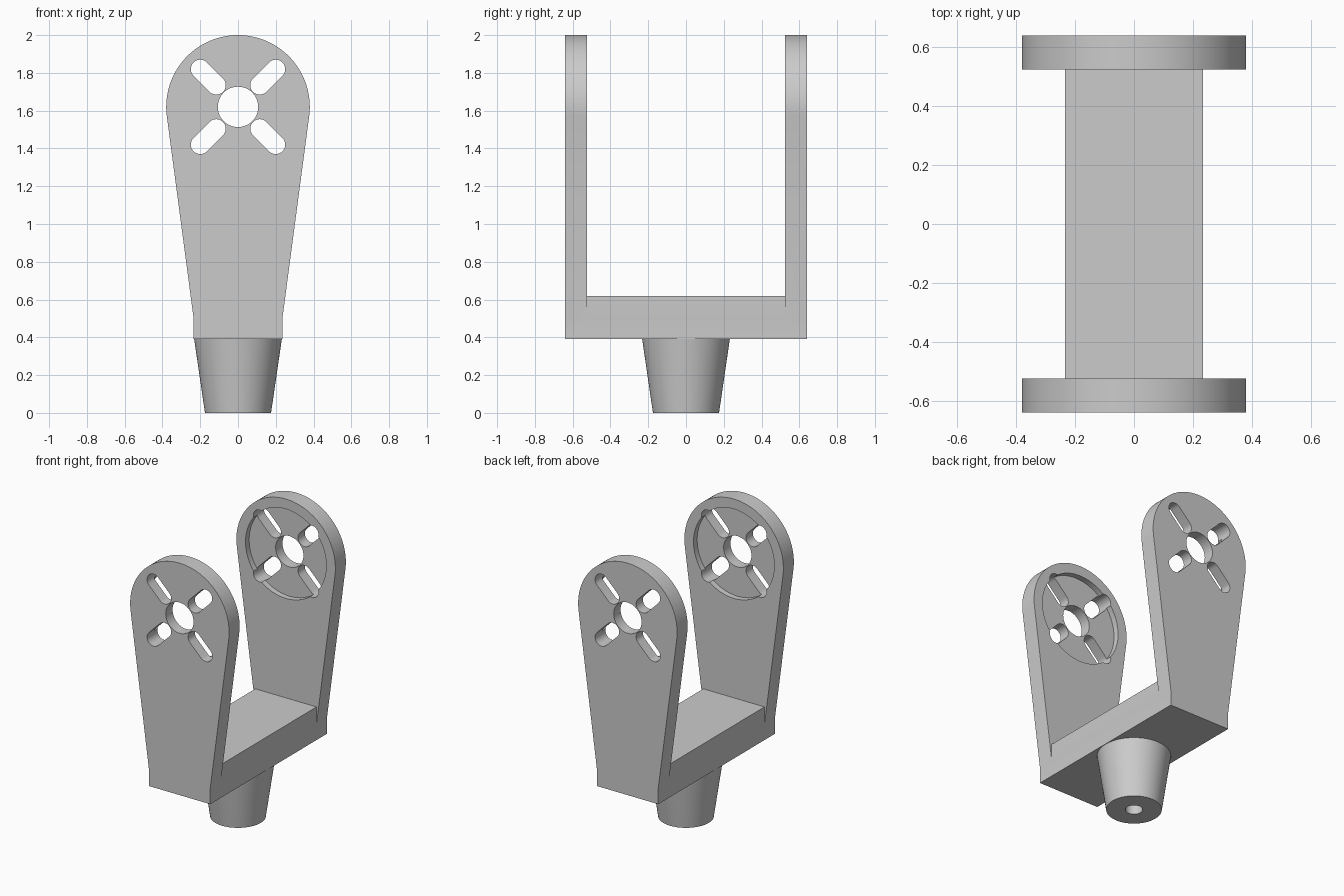
import bpy, bmesh
from math import sin, cos, pi, radians
from mathutils import Vector

old = bpy.data.objects.get("Cube")
if old:
    bpy.data.objects.remove(old, do_unlink=True)

grey = bpy.data.materials.new("plain_grey")
grey.use_nodes = True
colour = (0.6, 0.6, 0.6, 1)
grey.diffuse_color = colour
grey.node_tree.nodes["Principled BSDF"].inputs["Base Color"].default_value = colour

HUB_Z = 1.62          # height of the pivot hole
INNER, OUTER = 0.525, 0.64   # inside and outside of the side plates
BAR_HALF, BAR_LOW, BAR_TOP = 0.235, 0.39, 0.62


def arc(cx, cz, r, start, end, steps):
    """Points of an arc in the xz plane, angles in degrees."""
    angles = [radians(start + (end - start) * i / steps) for i in range(steps + 1)]
    return [(cx + r * cos(a), cz + r * sin(a)) for a in angles]


def extrude_y(name, outline, y0, y1):
    """Solid from an xz outline, running from y0 to y1."""
    bm = bmesh.new()
    face = bm.faces.new([bm.verts.new((x, y0, z)) for x, z in outline])
    moved = bmesh.ops.extrude_face_region(bm, geom=[face])["geom"]
    bmesh.ops.translate(bm, vec=Vector((0, y1 - y0, 0)),
                        verts=[v for v in moved if isinstance(v, bmesh.types.BMVert)])
    bmesh.ops.recalc_face_normals(bm, faces=bm.faces)
    return to_object(name, bm)


def cone(name, r_low, r_high, z0, z1):
    bm = bmesh.new()
    bmesh.ops.create_cone(bm, cap_ends=True, segments=64, radius1=r_low,
                          radius2=r_high, depth=z1 - z0)
    bmesh.ops.translate(bm, vec=Vector((0, 0, (z0 + z1) / 2)), verts=bm.verts)
    return to_object(name, bm)


def to_object(name, bm):
    mesh = bpy.data.meshes.new(name)
    bm.to_mesh(mesh)
    bm.free()
    mesh.materials.append(grey)
    ob = bpy.data.objects.new(name, mesh)
    bpy.context.collection.objects.link(ob)
    return ob


def select(ob):
    bpy.ops.object.select_all(action='DESELECT')
    ob.select_set(True)
    bpy.context.view_layer.objects.active = ob


def combine(target, tool, operation):
    """Apply a boolean and discard the tool object."""
    select(target)
    mod = target.modifiers.new("boolean", 'BOOLEAN')
    mod.object, mod.operation, mod.solver = tool, operation, 'EXACT'
    bpy.ops.object.modifier_apply(modifier=mod.name)
    bpy.data.objects.remove(tool, do_unlink=True)


# Crossbar of the fork
bar = [(-BAR_HALF, BAR_LOW), (BAR_HALF, BAR_LOW), (BAR_HALF, BAR_TOP), (-BAR_HALF, BAR_TOP)]
bracket = extrude_y("fork_bracket", bar, -OUTER, OUTER)

# Tapered side plates with round tops
plate = [(-BAR_HALF, 0.5), (-BAR_HALF, BAR_LOW), (BAR_HALF, BAR_LOW), (BAR_HALF, 0.5)]
plate += arc(0, HUB_Z, 0.38, -7.5, 187.5, 64)
for side in (-1, 1):
    combine(bracket, extrude_y("side_plate", plate, side * INNER, side * OUTER), 'UNION')

# Shallow round pockets on the inner faces
pocket = arc(0, HUB_Z, 0.31, 0, 360, 72)[:-1]
for side in (-1, 1):
    cutter = extrude_y("pocket_cutter", pocket, side * (INNER - 0.1), side * (INNER + 0.04))
    combine(bracket, cutter, 'DIFFERENCE')

# Pivot hole and four diagonal slots through both plates
hole = arc(0, HUB_Z, 0.107, 0, 360, 48)[:-1]
combine(bracket, extrude_y("hole_cutter", hole, -1, 1), 'DIFFERENCE')
for sx, sz, turn in ((1, 1, 45), (-1, 1, 135), (-1, -1, 225), (1, -1, 315)):
    slot = arc(0.2 * sx, HUB_Z + 0.2 * sz, 0.05, turn - 90, turn + 90, 16)
    slot += arc(0.115 * sx, HUB_Z + 0.115 * sz, 0.05, turn + 90, turn + 270, 16)
    combine(bracket, extrude_y("slot_cutter", slot, -1, 1), 'DIFFERENCE')

# Tapered stem with a blind bore from below
stem = cone("stem", 0.175, 0.232, 0, BAR_LOW)
combine(stem, cone("bore_cutter", 0.055, 0.055, -0.1, 0.3), 'DIFFERENCE')

for ob in (bracket, stem):
    select(ob)
    bpy.ops.object.shade_smooth_by_angle(angle=radians(30))
